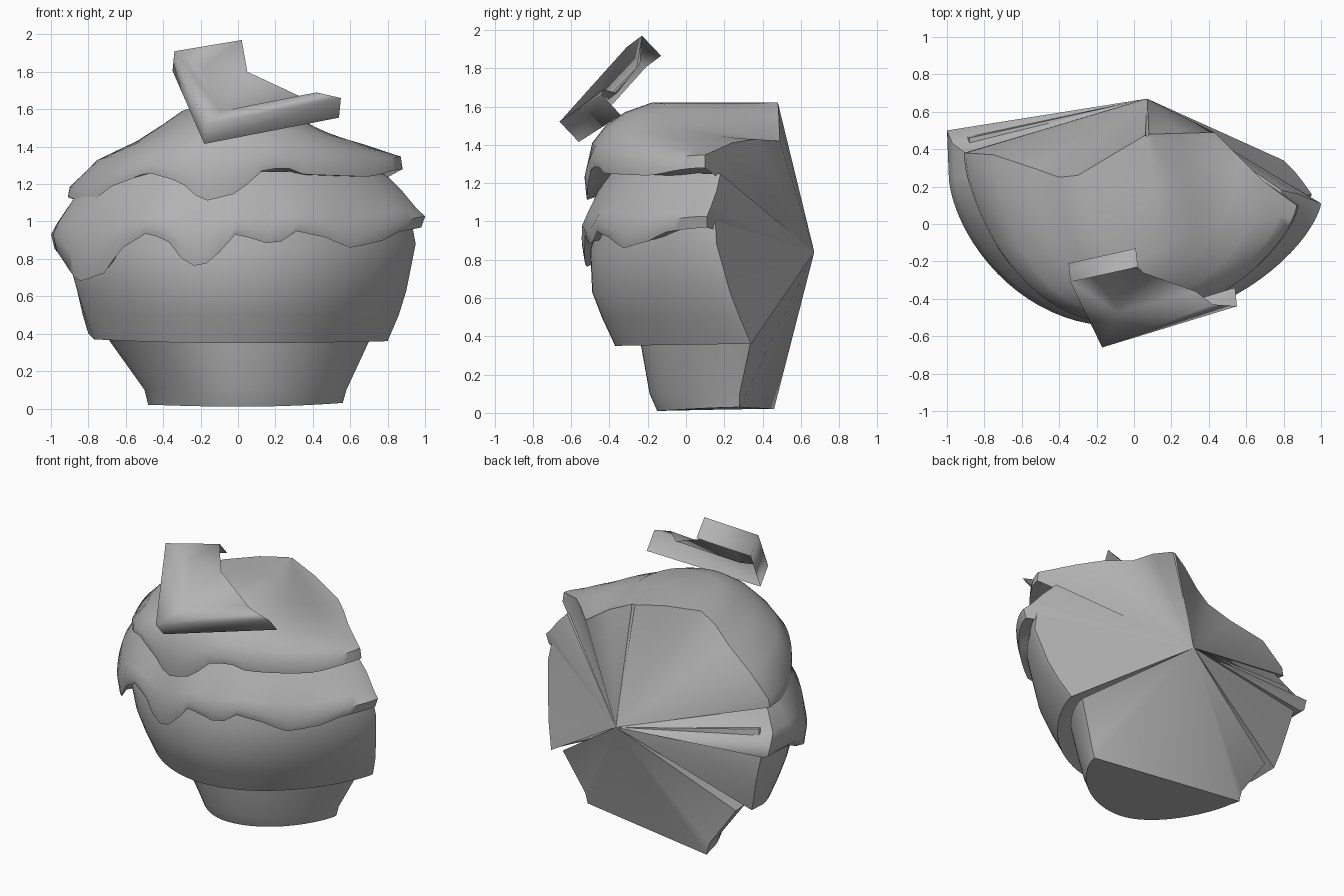
import bpy, bmesh, math
from mathutils import Vector

if "Cube" in bpy.data.objects:
    bpy.data.objects.remove(bpy.data.objects["Cube"])

grey = bpy.data.materials.new("plain_grey")
grey.diffuse_color = (0.45, 0.45, 0.45, 1)
grey.use_nodes = True
grey.node_tree.nodes["Principled BSDF"].inputs["Base Color"].default_value = grey.diffuse_color
APEX = (0.07, 0.67, 0.84)      # all layers close to this point at the back
N = 20                         # segments per quarter of a layer


def finish(name, bm, angle=35):
    bmesh.ops.recalc_face_normals(bm, faces=bm.faces)
    me = bpy.data.meshes.new(name)
    bm.to_mesh(me)
    bm.free()
    ob = bpy.data.objects.new(name, me)
    bpy.context.collection.objects.link(ob)
    me.materials.append(grey)
    bpy.ops.object.select_all(action='DESELECT')
    ob.select_set(True)
    bpy.context.view_layer.objects.active = ob
    bpy.ops.object.shade_smooth_by_angle(angle=math.radians(angle))
    return ob


def wave(pts, x):
    """Rounded interpolation of a dripping edge height."""
    if x <= pts[0][0]:
        return pts[0][1]
    for (x0, z0), (x1, z1) in zip(pts, pts[1:]):
        if x <= x1:
            t = (x - x0) / (x1 - x0)
            t = 0.5 * t + 0.5 * t * t * (3 - 2 * t)
            return z0 + (z1 - z0) * t
    return pts[-1][1]


def arc(back, left, front, right, drip=None, blend=0, lift=0,
        pl=1.25, pr=1.4, fall=2):
    """One horizontal row: back corner, left side, front, right side."""
    row = [Vector(back)] if back else []
    for i in range(2 * N + 1):
        a = (i / N - 1) * math.pi / 2
        e, p = (left, pl) if a < 0 else (right, pr)
        s, c = abs(math.sin(a)), max(0, math.cos(a))
        row.append(Vector((front[0] + (e[0] - front[0]) * s,
                           e[1] + (front[1] - e[1]) * c ** p,
                           front[2] + (e[2] - front[2]) * s ** fall)))
    if drip:
        for p in row:
            p.z = p.z * (1 - blend) + (wave(drip, p.x) + lift) * blend
    return row


def layer(name, rows, floor=False, angle=35):
    """Skin the rows and fan the open rim to the rear point."""
    bm = bmesh.new()
    grid = [[bm.verts.new(p) for p in r] for r in rows]
    for a, b in zip(grid, grid[1:]):
        for i in range(len(a) - 1):
            bm.faces.new((a[i], a[i + 1], b[i + 1], b[i]))
    if floor:
        bm.faces.new(grid[0])
    tip = bm.verts.new(APEX)
    for e in [e for e in bm.edges if e.is_boundary]:
        bm.faces.new((e.verts[0], e.verts[1], tip))
    return finish(name, bm, angle)


# Tapered base with a flat underside
cup = dict(pl=1.5, pr=1.4)
layer("base_cup", [
    arc((-.48, .46, .02), (-.46, .38, .02), (.02, -.15, .01), (.56, .28, .03), **cup),
    arc((-.50, .46, .10), (-.49, .38, .10), (.02, -.19, .10), (.58, .28, .10), **cup),
    arc((-.70, .45, .38), (-.69, .34, .38), (.0, -.24, .38), (.71, .34, .38), **cup)], True)

# Rounded bowl
bowl = dict(pl=1.35, pr=1.5)
layer("bowl", [
    arc((-.80, .42, .40), (-.77, .26, .37), (-.02, -.37, .35), (.80, .34, .36), **bowl),
    arc((-.83, .44, .50), (-.82, .24, .50), (-.02, -.44, .50), (.86, .28, .50), **bowl),
    arc((-.86, .46, .63), (-.86, .22, .63), (-.02, -.49, .63), (.90, .23, .63), **bowl),
    arc((-.92, .48, .85), (-.92, .21, .85), (-.02, -.50, .85), (.95, .16, .88), **bowl),
    arc((-.88, .46, 1.0), (-.86, .20, 1.0), (-.02, -.44, 1.05), (.92, .15, 1.04), **bowl)])

# Lower icing with dripping edge
low = [(-1, .87), (-.85, .68), (-.72, .72), (-.62, .86), (-.48, .94), (-.37, .89),
       (-.28, .78), (-.2, .75), (-.12, .82), (0, .94), (.1, .9), (.2, .87), (.3, .95),
       (.45, .92), (.6, .86), (.75, .89), (.88, .95), (1, .97)]
layer("lower_icing", [
    arc((-.95, .50, .88), (-.93, .25, .8), (-.1, -.49, .8), (.94, .13, .95), low, 1, .02),
    arc((-.98, .50, .88), (-.97, .25, .8), (-.1, -.53, .8), (.98, .11, .95), low, 1, 0),
    arc((-1.0, .50, .93), (-.99, .25, .95), (-.1, -.545, .95), (1.0, .11, 1.02), low, .7, .06),
    arc((-.97, .43, 1.0), (-.96, .25, 1.02), (-.1, -.52, 1.04), (.95, .13, 1.08), low, .25, .1),
    arc((-.89, .37, 1.1), (-.88, .25, 1.12), (-.1, -.47, 1.14), (.88, .16, 1.16)),
    arc((-.78, .32, 1.22), (-.78, .25, 1.24), (-.1, -.40, 1.27), (.79, .18, 1.25))],
    angle=58)

# Upper icing dome with dripping edge
top = [(-.92, 1.13), (-.8, 1.1), (-.65, 1.2), (-.48, 1.26), (-.33, 1.22), (-.18, 1.11),
       (0, 1.15), (.12, 1.27), (.25, 1.29), (.36, 1.25), (.7, 1.24), (.88, 1.28)]
dome = dict(fall=2.6, pl=1.05, pr=1.1)
layer("upper_icing", [
    arc(None, (-.87, .36, 1.15), (-.1, -.46, 1.2), (.82, .12, 1.27), top, 1, .02),
    arc(None, (-.91, .38, 1.15), (-.1, -.52, 1.2), (.88, .10, 1.28), top, 1, 0),
    arc(None, (-.90, .38, 1.18), (-.1, -.53, 1.3), (.87, .10, 1.36), top, .6, .06),
    arc(None, (-.75, .37, 1.33), (-.08, -.49, 1.41), (.80, .15, 1.37), pl=1.15, pr=1.25),
    arc(None, (-.54, .30, 1.43), (-.05, -.42, 1.50), (.68, .24, 1.41), **dome),
    arc(None, (-.40, .25, 1.52), (-.03, -.32, 1.57), (.56, .36, 1.43), **dome),
    arc(None, (-.30, .26, 1.59), (0, -.18, 1.62), (.43, .49, 1.42), fall=4, pl=1, pr=1),
    arc(None, (-.10, .38, 1.62), (.06, .15, 1.62), (.25, .485, 1.54), fall=4, pl=1, pr=1),
    arc(None, (.06, .475, 1.62), (.07, .47, 1.62), (.08, .48, 1.62))], angle=58)

# Floating corner tray: outer walls, bevelled rim and sunken floor
rim = [Vector(p) for p in ((.02, -.23, 1.97), (-.34, -.31, 1.91),
                           (-.17, -.66, 1.52), (.55, -.44, 1.66))]
floor = [(.05, -.26, 1.80), (-.19, -.24, 1.82), (-.09, -.47, 1.59), (.33, -.36, 1.67)]
bm = bmesh.new()
outer = [bm.verts.new(p + Vector((-.01, .1, -.105))) for p in rim]
front = [bm.verts.new(p) for p in rim]
inner = [bm.verts.new(p) for p in floor]
lip = bm.verts.new((.42, -.43, 1.69))
for i in range(3):
    bm.faces.new((outer[i], outer[i + 1], front[i + 1], front[i]))
for i in range(2):
    bm.faces.new((front[i], front[i + 1], inner[i + 1], inner[i]))
bm.faces.new((front[2], front[3], lip, inner[2]))
bm.faces.new((lip, inner[3], inner[2]))
bm.faces.new(inner)
finish("corner_tray", bm, 130)
